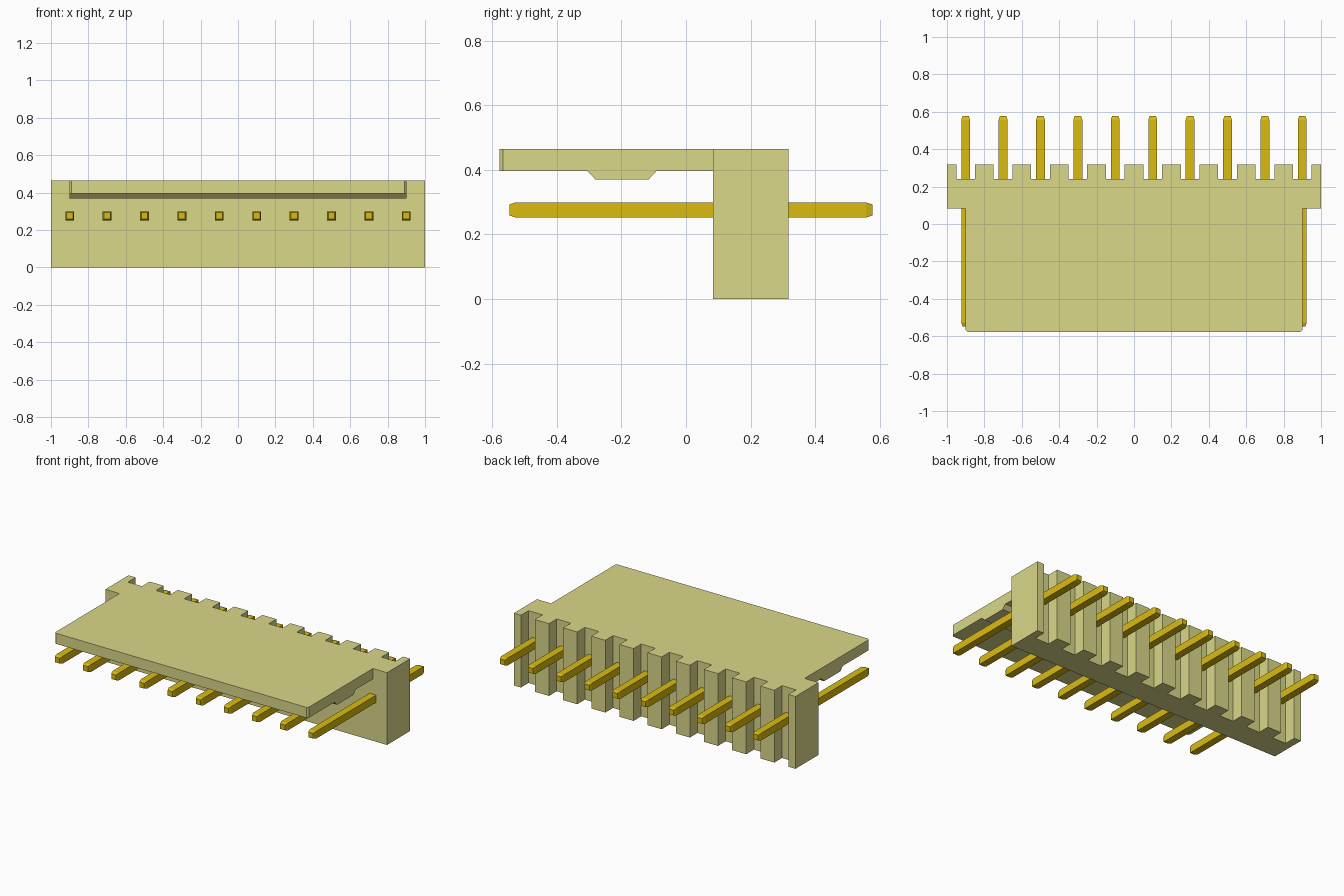
import bpy, bmesh
from mathutils import Matrix

if "Cube" in bpy.data.objects:
    bpy.data.objects.remove(bpy.data.objects["Cube"])

PITCH, COUNT = 0.2, 10
PIN_X = [(i - (COUNT - 1) / 2) * PITCH for i in range(COUNT)]


def material(name, color):
    m = bpy.data.materials.new(name)
    m.diffuse_color = color
    m.use_nodes = True
    m.node_tree.nodes["Principled BSDF"].inputs["Base Color"].default_value = m.diffuse_color
    return m


plastic = material("cream_plastic", (0.70, 0.69, 0.25, 1))
gold = material("gold_metal", (0.70, 0.50, 0.005, 1))


def add_object(name, bm, mat):
    bmesh.ops.recalc_face_normals(bm, faces=bm.faces)
    mesh = bpy.data.meshes.new(name)
    bm.to_mesh(mesh)
    bm.free()
    mesh.materials.append(mat)
    ob = bpy.data.objects.new(name, mesh)
    bpy.context.collection.objects.link(ob)
    return ob


def prism(name, points, offset, mat):
    bm = bmesh.new()
    face = bm.faces.new([bm.verts.new(p) for p in points])
    ext = bmesh.ops.extrude_face_region(bm, geom=[face])["geom"]
    verts = [v for v in ext if isinstance(v, bmesh.types.BMVert)]
    bmesh.ops.translate(bm, verts=verts, vec=offset)
    return add_object(name, bm, mat)


# Housing wall: plan outline with a full-height slot behind each pin
FRONT, BACK, SLOT, TOP = 0.083, 0.318, 0.24, 0.464
outline = [(1, FRONT), (-1, FRONT), (-1, BACK)]
for x in PIN_X:
    outline += [(x - 0.05, BACK), (x - 0.05, SLOT), (x + 0.05, SLOT), (x + 0.05, BACK)]
outline.append((1, BACK))
prism("housing_wall", [(x, y, 0) for x, y in outline], (0, 0, TOP), plastic)

# Locking plate projecting forward, with small chamfered front corners
plate = [(-0.9, FRONT), (-0.9, -0.566), (-0.89, -0.577),
         (0.89, -0.577), (0.9, -0.566), (0.9, FRONT)]
prism("locking_plate", [(x, y, 0.396) for x, y in plate], (0, 0, TOP - 0.396), plastic)

# Snap ridge under the plate
ridge = [(-0.305, 0.396), (-0.28, 0.37), (-0.116, 0.37), (-0.092, 0.396)]
prism("snap_ridge", [(-0.9, y, z) for y, z in ridge], (1.8, 0, 0), plastic)

# Square pins with tapered tips
R, TIP, Z = 0.0235, 0.017, 0.276
SECTIONS = [(-0.547, TIP), (-0.527, R), (0.557, R), (0.577, TIP)]
for n, x in enumerate(PIN_X, 1):
    bm = bmesh.new()
    rings = [[bm.verts.new((x + sx * r, y, Z + sz * r))
              for sx, sz in ((-1, -1), (1, -1), (1, 1), (-1, 1))] for y, r in SECTIONS]
    for a, b in zip(rings, rings[1:]):
        for i in range(4):
            j = (i + 1) % 4
            bm.faces.new((a[i], a[j], b[j], b[i]))
    bm.faces.new(rings[0])
    bm.faces.new(rings[-1])
    add_object(f"pin_{n:02d}", bm, gold)
